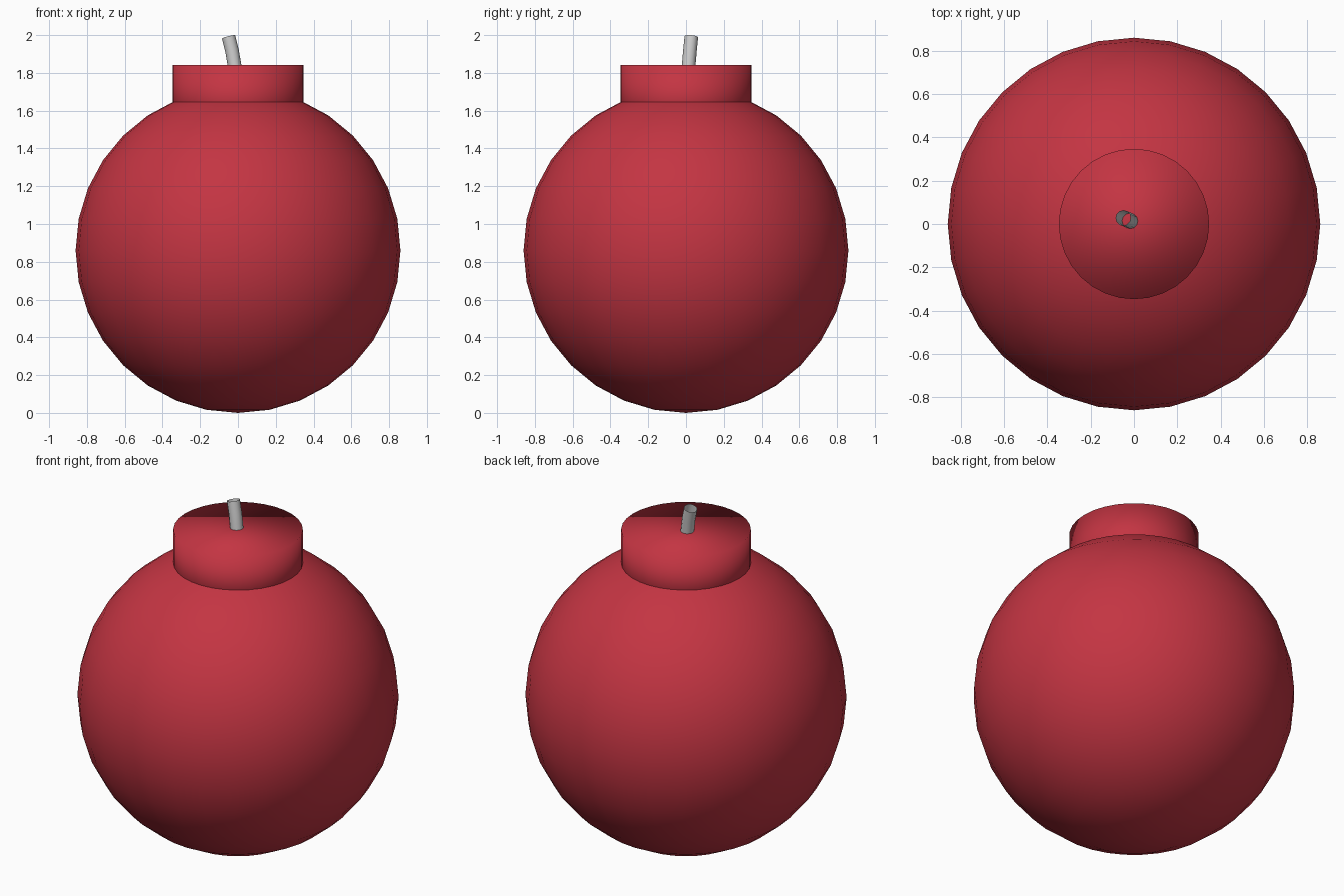
import bpy

if "Cube" in bpy.data.objects:
    bpy.data.objects.remove(bpy.data.objects["Cube"])

red = bpy.data.materials.new("red_paint")
red.diffuse_color = (0.55, 0.035, 0.055, 1)
red.use_nodes = True
red.node_tree.nodes["Principled BSDF"].inputs["Base Color"].default_value = red.diffuse_color


def finish(name):
    ob = bpy.context.object
    ob.name = name
    ob.data.materials.append(red)
    bpy.ops.object.shade_smooth()
    return ob


# round body
bpy.ops.mesh.primitive_uv_sphere_add(segments=32, ring_count=16, radius=0.86,
                                     location=(0, 0, 0.86))
finish("body")

# capped collar, its lower end sunk into the body
top, bottom = 1.843, 1.5
bpy.ops.mesh.primitive_cylinder_add(vertices=32, radius=0.347, depth=top - bottom,
                                    location=(0, 0, (top + bottom) / 2))
finish("collar")

# open, slightly bent fuse tube
curve = bpy.data.curves.new("fuse", 'CURVE')
curve.dimensions = '3D'
curve.bevel_depth = 0.036
curve.bevel_resolution = 4
curve.use_fill_caps = False
path = [(-0.011, 0.010, 1.79), (-0.018, 0.014, 1.84),
        (-0.032, 0.021, 1.92), (-0.050, 0.028, 1.991)]
spline = curve.splines.new('POLY')
spline.points.add(len(path) - 1)
for point, co in zip(spline.points, path):
    point.co = (*co, 1)
spline.use_smooth = True
fuse = bpy.data.objects.new("fuse", curve)
bpy.context.collection.objects.link(fuse)
